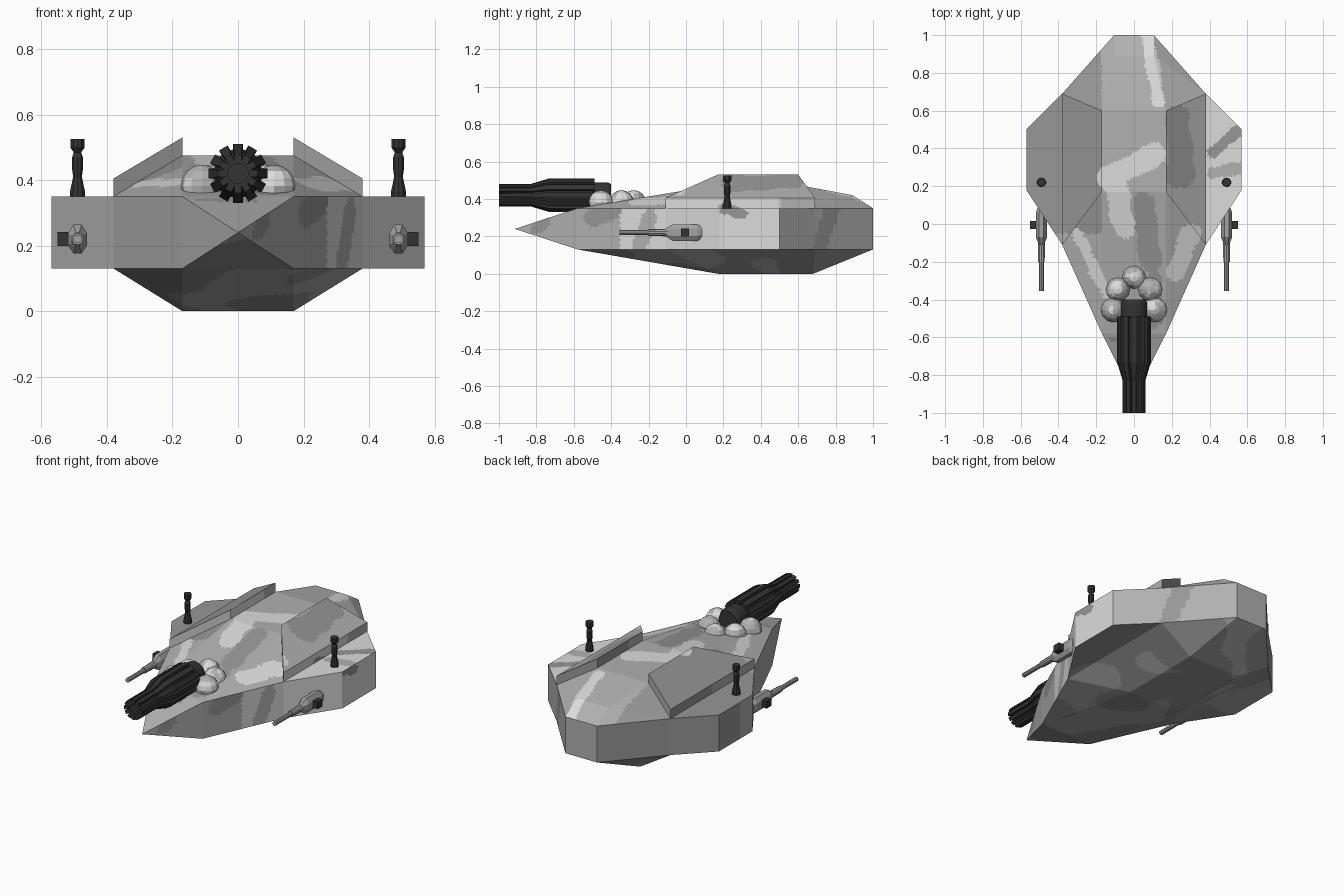
import bpy, bmesh, math
from mathutils import Vector, noise

if "Cube" in bpy.data.objects:
    bpy.data.objects.remove(bpy.data.objects["Cube"])


def material(name, rgb):
    m = bpy.data.materials.new(name)
    m.diffuse_color = (*rgb, 1)
    m.use_nodes = True
    m.node_tree.nodes["Principled BSDF"].inputs["Base Color"].default_value = m.diffuse_color
    return m


LIGHT, MID, DARK = 0, 1, 2
CAMO = [material("light_grey", (.72, .72, .72)),
        material("mid_grey", (.44, .44, .44)),
        material("dark_grey", (.31, .31, .31))]
BLACK = material("gun_black", (.033, .033, .033))
GUNMETAL = material("gunmetal", (.36, .36, .36))

# camouflage strokes: (u1, v1, u2, v2, radius, tone); seen from above and from the right
TOP = [(-.13, .25, .12, .37, .06, LIGHT), (-.10, .2, -.05, -.02, .06, LIGHT),
       (.07, 1, .13, .65, .035, LIGHT), (-.3, -.05, -.13, -.4, .03, LIGHT),
       (.3, -.05, .22, -.25, .05, LIGHT), (.06, .1, .08, -.2, .06, DARK),
       (.1, -.3, .1, -.5, .05, DARK), (-.12, -.61, .05, -.62, .015, DARK),
       (.23, .55, .25, .25, .07, DARK), (.42, .38, .56, .5, .03, DARK),
       (.42, .27, .56, .3, .03, MID)]
SIDE = [(-.8, .24, -.75, .28, .03, DARK), (-.5, .3, -.4, .35, .05, DARK),
        (.72, .15, .78, .35, .04, DARK), (.2, .35, .3, .32, .03, DARK),
        (-.25, .15, -.2, .3, .04, MID)]


def stroke_tone(u, v, strokes, base):
    p = Vector((u, v))
    wobble = 1 + .35 * noise.noise(Vector((u * 9, v * 9, 0)))
    for x1, y1, x2, y2, r, tone in strokes:
        a, d = Vector((x1, y1)), Vector((x2 - x1, y2 - y1))
        t = min(1, max(0, (p - a).dot(d) / d.length_squared))
        if (p - a - d * t).length < r * wobble:
            return tone
    return base


def camo_tone(p, n):
    if n.z < -.25:                                   # belly
        return DARK if noise.noise(p * 4) > -.12 else MID
    if n.z > .3:                                     # upper faces
        base = MID
        if p.x < -.17 and p.y > -.05:
            base = DARK
        elif p.x > .38:
            base = LIGHT
        return stroke_tone(p.x, p.y, TOP, base)
    if n.x < -.2:                                    # left flank
        return DARK if p.y > .3 else MID
    return stroke_tone(p.y, p.z, SIDE, LIGHT if -.35 < p.y < .5 else MID)


def finish(name, bm, mats):
    bmesh.ops.recalc_face_normals(bm, faces=bm.faces)
    me = bpy.data.meshes.new(name)
    bm.to_mesh(me)
    bm.free()
    for m in mats:
        me.materials.append(m)
    ob = bpy.data.objects.new(name, me)
    bpy.context.collection.objects.link(ob)
    return ob


def camo_solid(name, points):
    """Convex solid from corner points, cut finely enough to carry the camouflage."""
    bm = bmesh.new()
    for p in points:
        bm.verts.new(p)
    bmesh.ops.convex_hull(bm, input=bm.verts)
    bmesh.ops.recalc_face_normals(bm, faces=bm.faces)
    for _ in range(7):
        long_edges = [e for e in bm.edges if e.calc_length() > .03]
        if not long_edges:
            break
        bmesh.ops.subdivide_edges(bm, edges=long_edges, cuts=1)
        bmesh.ops.triangulate(bm, faces=bm.faces)
    bm.normal_update()
    for f in bm.faces:
        f.material_index = camo_tone(f.calc_center_median(), f.normal)
    return finish(name, bm, CAMO)


def lathe(name, profile, sides, mat, centre, axis="Z", squash=1):
    """Turned part: profile of (position along axis, radius)."""
    bm = bmesh.new()
    cx, cy, cz = centre
    rings = []
    for h, r in profile:
        ring = []
        for i in range(sides):
            a = math.tau * (i + .5) / sides
            u, v = r * math.cos(a) * squash, r * math.sin(a)
            co = (cx + u, cy + v, cz + h) if axis == "Z" else (cx + u, cy + h, cz + v)
            ring.append(bm.verts.new(co))
        rings.append(ring)
    for a, b in zip(rings, rings[1:]):
        for i in range(sides):
            j = (i + 1) % sides
            bm.faces.new((a[i], a[j], b[j], b[i]))
    bm.faces.new(rings[0])
    bm.faces.new(rings[-1])
    return finish(name, bm, [mat])


# main hull: pointed wedge with a raised deck and a tapered keel
half = [(.17, -.58, .35), (.17, -.58, .13), (.38, -.11, .35), (.38, -.11, .13),
        (.38, .69, .35), (.38, .69, .13), (.105, 1, .35), (.105, 1, .13),
        (.17, .17, 0), (.17, .68, 0), (.17, .17, .475), (.17, .60, .475),
        (.17, .77, .42), (.105, .89, .42)]
camo_solid("hull", [(0, -.915, .24)] + [(s * x, y, z) for x, y, z in half for s in (1, -1)])

for side, s in (("right", 1), ("left", -1)):
    # side pod
    pod = [(.38, -.11), (.57, .18), (.57, .50), (.38, .69)]
    camo_solid(side + "_side_pod", [(s * x, y, z) for x, y in pod for z in (.13, .35)])
    # armour plate lying on the deck slope
    plate = [(.17, .17, .475), (.17, .60, .475), (.38, .69, .35), (.38, -.11, .35)]
    camo_solid(side + "_armour_plate",
               [(s * x, y, z + d) for x, y, z in plate for d in (0, .055)])
    # antenna post
    lathe(side + "_antenna",
          [(-.01, .024), (.015, .024), (.06, .014), (.08, .017), (.12, .017),
           (.135, .012), (.148, .022), (.175, .022)], 10, BLACK, (s * .49, .22, .35))
    # side gun: chamfered body, sleeve, thin barrel and outer bracket
    gun = (s * .49, 0, .22)
    lathe(side + "_gun_body", [(-.11, .022), (-.07, .048), (.06, .048), (.085, .035)],
          8, GUNMETAL, gun, "Y", .66)
    lathe(side + "_gun_sleeve", [(-.2, .018), (-.1, .02)], 10, GUNMETAL, gun, "Y")
    lathe(side + "_gun_barrel", [(-.355, .013), (-.19, .013)], 10, GUNMETAL, gun, "Y")
    bm = bmesh.new()
    bmesh.ops.create_cube(bm, size=1)
    bmesh.ops.scale(bm, vec=(.04, .044, .042), verts=bm.verts)
    bmesh.ops.translate(bm, vec=(s * .531, -.005, .22), verts=bm.verts)
    finish(side + "_gun_bracket", bm, [BLACK])

# main gun core
GUN = (0, 0, .42)
lathe("main_gun_core",
      [(-.985, .045), (-.83, .048), (-.73, .075), (-.5, .075), (-.495, .07),
       (-.42, .07), (-.4, .06)], 20, BLACK, GUN, "Y")

# long ribs following the barrel outline
bm = bmesh.new()
outline = [(-1, .06), (-.83, .06), (-.73, .09), (-.49, .09)]
for i in range(12):
    a = math.tau * i / 12
    out, across = Vector((math.cos(a), 0, math.sin(a))), Vector((-math.sin(a), 0, math.cos(a)))
    rings = []
    for y, r in outline:
        w = r * .17
        rings.append([bm.verts.new(Vector((0, y, GUN[2])) + out * q + across * t)
                      for q, t in ((r - .03, -w), (r, -w), (r, w), (r - .03, w))])
    for p, q in zip(rings, rings[1:]):
        for k in range(4):
            bm.faces.new((p[k], p[(k + 1) % 4], q[(k + 1) % 4], q[k]))
    bm.faces.new(rings[0])
    bm.faces.new(rings[-1])
finish("main_gun_ribs", bm, [BLACK])

# cluster of round bosses behind the gun
for i, (x, y) in enumerate([(0, -.28), (.085, -.345), (-.085, -.345), (.11, -.455), (-.11, -.455)]):
    bm = bmesh.new()
    bmesh.ops.create_uvsphere(bm, u_segments=12, v_segments=8, radius=.065)
    bmesh.ops.translate(bm, vec=(x, y, .382), verts=bm.verts)
    for f in bm.faces:
        f.material_index = LIGHT if noise.noise(f.calc_center_median() * 16) > .05 else MID
    finish("boss_%d" % (i + 1), bm, CAMO)
